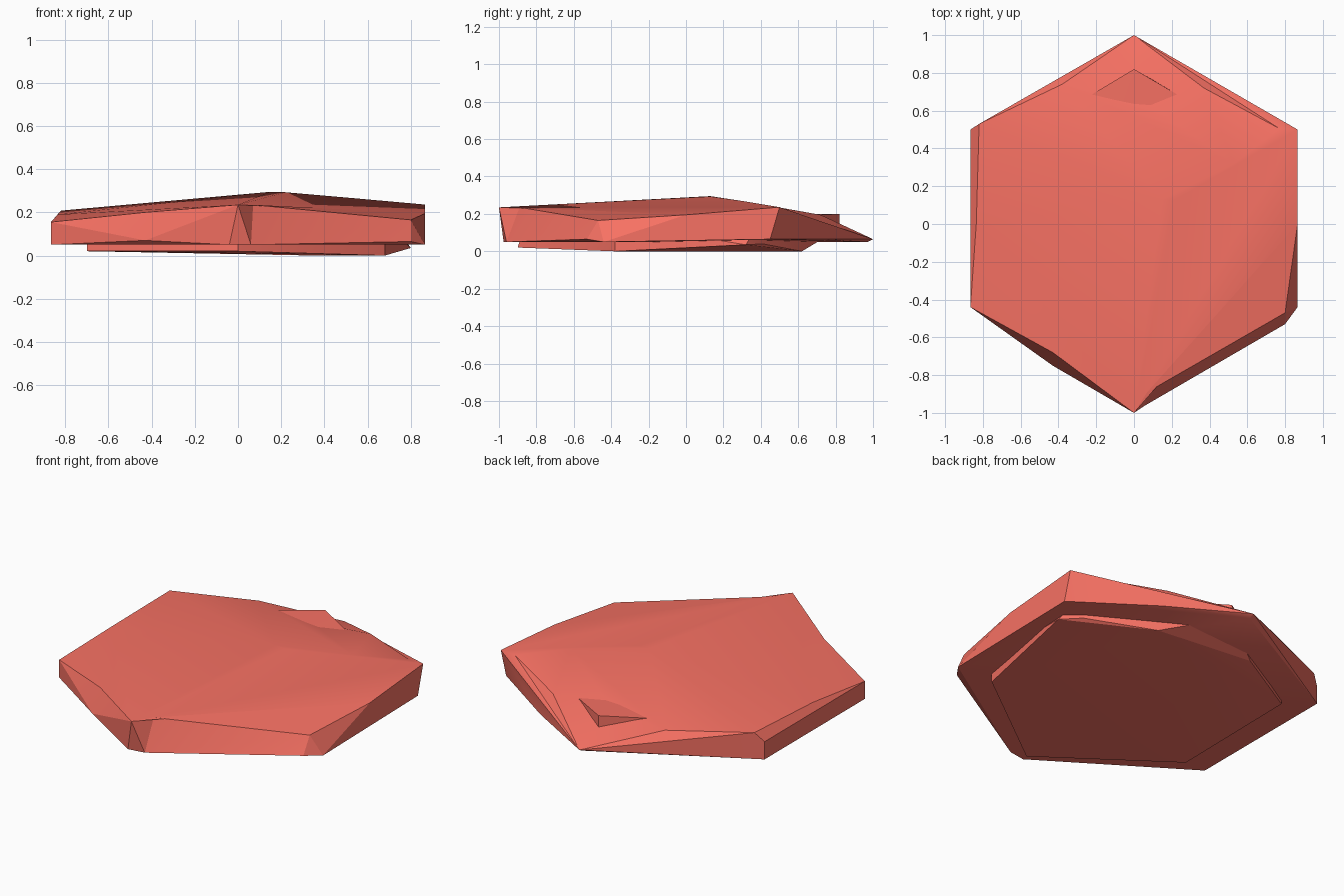
import bpy, bmesh, math
from mathutils import Vector

if "Cube" in bpy.data.objects:
    bpy.data.objects.remove(bpy.data.objects["Cube"])

mat = bpy.data.materials.new("coral_stone")
mat.diffuse_color = (0.93, 0.165, 0.125, 1)
mat.use_nodes = True
mat.node_tree.nodes["Principled BSDF"].inputs["Base Color"].default_value = mat.diffuse_color


def find_edge(bm, a, b):
    near = lambda p: min(bm.verts, key=lambda v: (v.co - Vector(p)).length)
    va, vb = near(a), near(b)
    return va, vb, next((e for e in va.link_edges if e.other_vert(va) == vb), None)


def dent(bm, a, b, new):
    """Split the edge between corners a and b and push the new corner inwards."""
    va, vb, edge = find_edge(bm, a, b)
    if edge:
        _, v = bmesh.utils.edge_split(edge, va, 0.5)
        for f in list(v.link_faces):
            far = [w for w in f.verts if w not in (v, va, vb)][0]
            bmesh.utils.face_split(f, v, far)
        v.co = new


def hull_rock(name, points, turns=(), dents=()):
    """Faceted rock: the convex hull of a few corner points, with chips."""
    bm = bmesh.new()
    for p in points:
        bm.verts.new(p)
    bmesh.ops.convex_hull(bm, input=bm.verts)
    loose = [v for v in bm.verts if not v.link_faces]
    bmesh.ops.delete(bm, geom=loose, context='VERTS')
    bmesh.ops.triangulate(bm, faces=bm.faces)
    for a, b in turns:
        edge = find_edge(bm, a, b)[2]
        if edge:
            bmesh.utils.edge_rotate(edge)
    for a, b, new in dents:
        dent(bm, a, b, new)
    bmesh.ops.recalc_face_normals(bm, faces=bm.faces)
    me = bpy.data.meshes.new(name)
    bm.to_mesh(me)
    bm.free()
    me.materials.append(mat)
    ob = bpy.data.objects.new(name, me)
    bpy.context.collection.objects.link(ob)
    bpy.ops.object.select_all(action='DESELECT')
    ob.select_set(True)
    bpy.context.view_layer.objects.active = ob
    bpy.ops.object.shade_smooth_by_angle(angle=math.radians(20))
    return ob


# Main hexagonal slab: raised top, chipped rim, low tip at the back
left, front, right = (-0.866, -0.44, 0.155), (0, -1, 0.235), (0.80, -0.47, 0.165)
back_right, lip_r, lip_l = (0.866, 0.5, 0.236), (0.37, 0.72, 0.195), (-0.38, 0.74, 0.185)
low_right = (0.80, -0.53, 0.065)
top = [
    (0.15, 0.13, 0.295), (0.22, 0.13, 0.293), (0.53, 0.32, 0.266),
    left, front, right, back_right, lip_r, lip_l,
    (0.866, 0, 0.195), (-0.82, 0.53, 0.208), (-0.835, 0, 0.19), (-0.866, 0.5, 0.155),
]
bottom = [
    (-0.866, -0.44, 0.05), (-0.43, -0.75, 0.07), (-0.04, -0.975, 0.05),
    (0.06, -0.96, 0.05), low_right, (0.866, -0.44, 0.05),
    (0.866, 0.45, 0.065), (0.43, 0.75, 0.065), (0, 1, 0.065), (0, 0.97, 0.05),
    (-0.866, 0.5, 0.05),
]
chips = [
    (left, front, (-0.43, -0.68, 0.20)),
    (front, right, (0.07, -0.89, 0.235)),
    (back_right, lip_r, (0.77, 0.505, 0.233)),
    (lip_r, lip_l, (0, 0.69, 0.182)),
]
hull_rock("main_slab", top + bottom, [(front, low_right), (front, (0.866, -0.44, 0.05))], chips)

# Inner core: shows as the foot below and as a small lip at the back
core = [
    (0, -0.90, 0.02), (-0.70, -0.40, 0.02), (-0.70, 0.40, 0.03),
    (-0.28, 0.64, 0.035), (0.35, 0.62, 0.0), (0.68, -0.38, 0.0),
    (0.80, 0.32, 0.035), (0.70, 0.41, 0.04),
    (0, 0.82, 0.20), (0, 0.82, 0.12), (-0.70, 0.40, 0.18),
    (0.70, 0.41, 0.18), (-0.69, -0.38, 0.175), (0.68, -0.38, 0.15),
    (0, -0.85, 0.18),
]
hull_rock("inner_core", core)
